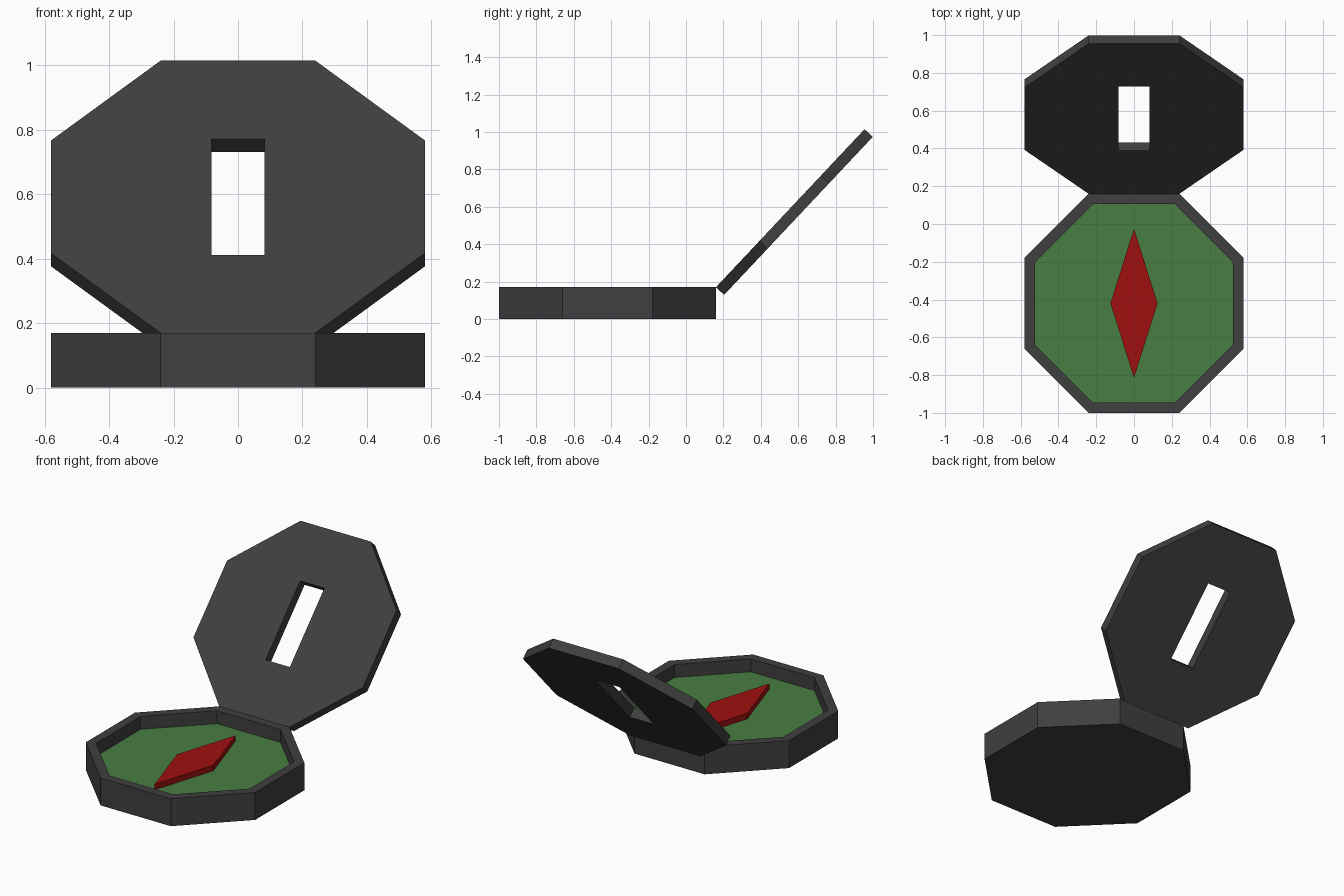
import bpy, bmesh, math
from mathutils import Matrix

if "Cube" in bpy.data.objects:
    bpy.data.objects.remove(bpy.data.objects["Cube"])

APOTHEM, HEIGHT, FLOOR = 0.58, 0.17, 0.09
CENTRE_Y = -0.42
TILT = math.radians(46.75)
LID_THICK = 0.06


def material(name, rgb):
    m = bpy.data.materials.new(name)
    m.diffuse_color = (*rgb, 1)
    m.use_nodes = True
    m.node_tree.nodes["Principled BSDF"].inputs["Base Color"].default_value = m.diffuse_color
    return m


CASE = material("dark grey", (0.05, 0.05, 0.05))
DIAL = material("green", (0.065, 0.21, 0.055))
NEEDLE = material("red", (0.35, 0.005, 0.005))


def octagon(apothem):
    r = apothem / math.cos(math.pi / 8)
    return [(r * math.cos(a), r * math.sin(a))
            for a in (math.pi / 8 + i * math.pi / 4 for i in range(8))]


def make_object(name, bm, *mats):
    bmesh.ops.recalc_face_normals(bm, faces=bm.faces)
    mesh = bpy.data.meshes.new(name)
    bm.to_mesh(mesh)
    bm.free()
    for m in mats:
        mesh.materials.append(m)
    ob = bpy.data.objects.new(name, mesh)
    bpy.context.collection.objects.link(ob)
    return ob


def prism(name, outline, z0, z1, mat):
    bm = bmesh.new()
    low = [bm.verts.new((x, y, z0)) for x, y in outline]
    high = [bm.verts.new((x, y, z1)) for x, y in outline]
    bm.faces.new(low)
    bm.faces.new(high)
    n = len(outline)
    for i in range(n):
        j = (i + 1) % n
        bm.faces.new((low[i], low[j], high[j], high[i]))
    return make_object(name, bm, mat)


# Case: octagonal tray, lofted from rings, with the recessed dial as its floor
bm = bmesh.new()
rings = [[bm.verts.new((x, y, z)) for x, y in octagon(a)]
         for a, z in ((APOTHEM, 0), (APOTHEM, HEIGHT), (0.525, HEIGHT), (0.525, FLOOR))]
bm.faces.new(rings[0])
for a, b in zip(rings, rings[1:]):
    for i in range(8):
        j = (i + 1) % 8
        bm.faces.new((a[i], a[j], b[j], b[i]))
bm.faces.new(rings[-1]).material_index = 1
case = make_object("case", bm, CASE, DIAL)
case.location.y = CENTRE_Y

# Needle: flat diamond lying on the dial
needle = prism("needle", [(0.125, 0), (0, 0.395), (-0.125, 0), (0, -0.395)],
               FLOOR, FLOOR + 0.035, NEEDLE)
needle.location.y = CENTRE_Y

# Lid: octagonal plate with a sighting slot, hinged on the back rim
lid = prism("lid", octagon(APOTHEM), -LID_THICK, 0, CASE)
w, h = 0.083, 0.247
slot = prism("slot_cutter", [(w, h), (-w, h), (-w, -h), (w, -h)], -0.2, 0.2, CASE)
cut = lid.modifiers.new("slot", 'BOOLEAN')
cut.object = slot
cut.solver = 'EXACT'
slot.hide_render = True
slot.hide_viewport = True
hinge = (Matrix.Translation((0, CENTRE_Y + APOTHEM, HEIGHT))
         @ Matrix.Rotation(TILT, 4, 'X') @ Matrix.Translation((0, APOTHEM, 0)))
lid.matrix_world = hinge
slot.matrix_world = hinge
